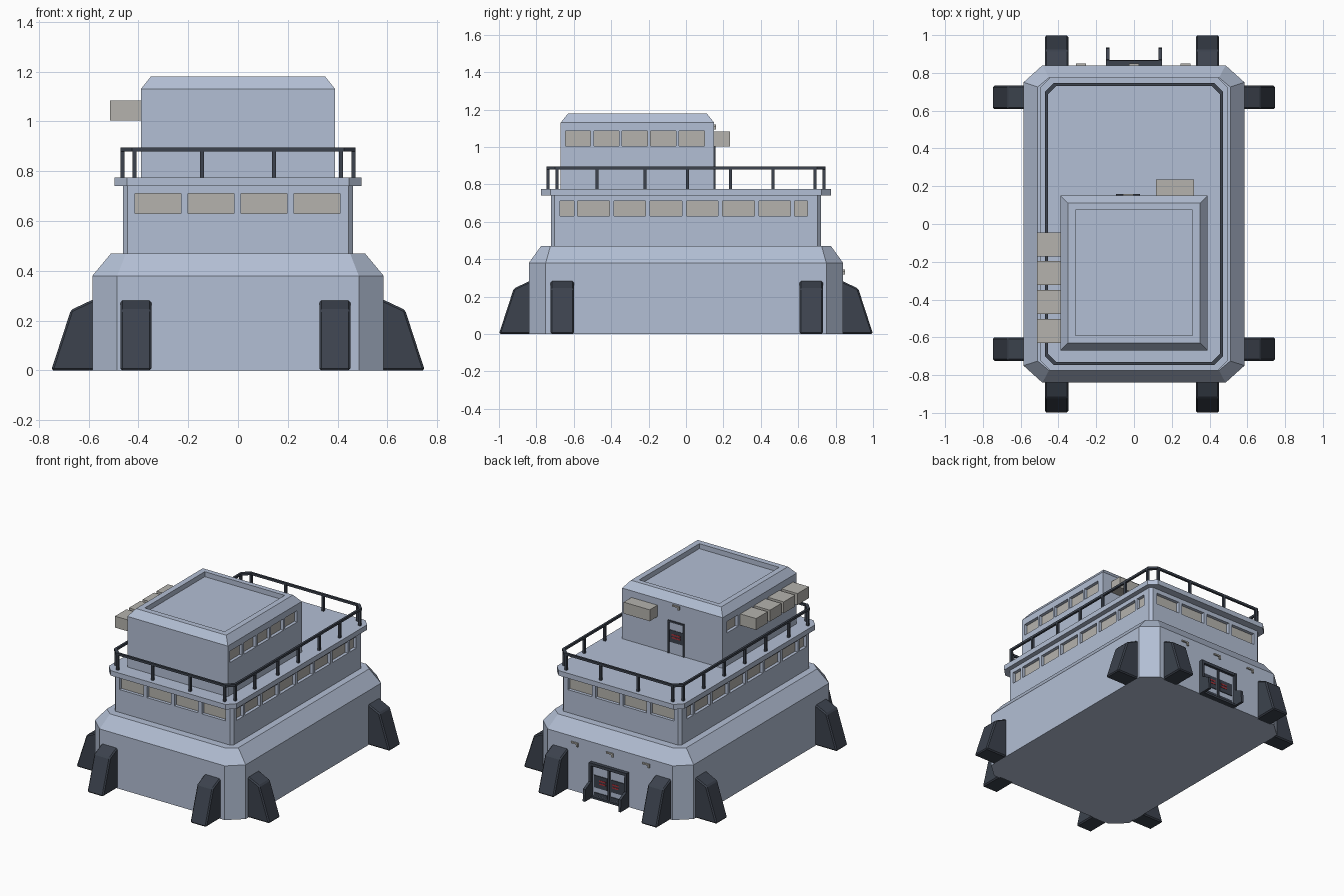
import bpy, bmesh
from mathutils import Vector

if "Cube" in bpy.data.objects:
    bpy.data.objects.remove(bpy.data.objects["Cube"])


def material(name, c):
    m = bpy.data.materials.new(name)
    m.diffuse_color = (*c, 1)
    m.use_nodes = True
    m.node_tree.nodes["Principled BSDF"].inputs["Base Color"].default_value = m.diffuse_color
    return m


WALL = material("wall_paint", (0.45, 0.52, 0.66))
DARK = material("dark_metal", (0.045, 0.055, 0.075))
GLASS = material("window_panel", (0.46, 0.45, 0.42))
RED = material("red_mark", (0.4, 0.03, 0.04))


def make(name, bm, mat):
    bmesh.ops.recalc_face_normals(bm, faces=bm.faces)
    me = bpy.data.meshes.new(name)
    bm.to_mesh(me)
    bm.free()
    me.materials.append(mat)
    ob = bpy.data.objects.new(name, me)
    bpy.context.collection.objects.link(ob)
    return ob


def loft(name, rings, mat, closed=False):
    """Skin a stack of rings; closed joins last to first, otherwise ends are capped."""
    bm = bmesh.new()
    vs = [[bm.verts.new(p) for p in r] for r in rings]
    n = len(rings[0])
    pairs = list(zip(vs, vs[1:])) + ([(vs[-1], vs[0])] if closed else [])
    for a, b in pairs:
        for i in range(n):
            j = (i + 1) % n
            bm.faces.new((a[i], a[j], b[j], b[i]))
    if not closed:
        bm.faces.new(vs[0][::-1])
        bm.faces.new(vs[-1])
    return make(name, bm, mat)


def boxes(name, spans, mat):
    """One object made of boxes given as (x0, x1, y0, y1, z0, z1)."""
    bm = bmesh.new()
    for x0, x1, y0, y1, z0, z1 in spans:
        for v in bmesh.ops.create_cube(bm, size=1)["verts"]:
            v.co = Vector(((x0 + x1) / 2 + v.co.x * (x1 - x0),
                           (y0 + y1) / 2 + v.co.y * (y1 - y0),
                           (z0 + z1) / 2 + v.co.z * (z1 - z0)))
    return make(name, bm, mat)


def octagon(hx, hy, cx, cy, z):
    return [(hx, -hy + cy, z), (hx, hy - cy, z), (hx - cx, hy, z), (-hx + cx, hy, z),
            (-hx, hy - cy, z), (-hx, -hy + cy, z), (-hx + cx, -hy, z), (hx - cx, -hy, z)]


def rect(hx, y0, y1, z):
    return [(hx, y0, z), (hx, y1, z), (-hx, y1, z), (-hx, y0, z)]


def fin(name, origin, out, profile, width):
    """Extrude an (outward, z) profile sideways around a point on a wall."""
    o, d = Vector(origin), Vector(out)
    side = Vector((-d.y, d.x, 0)) * width / 2
    ring = [o + d * u + Vector((0, 0, z)) for u, z in profile]
    return loft(name, [[p - side for p in ring], [p + side for p in ring]], DARK)


def windows(wall, name, axis, pos, spans, z0, z1, depth=0.025):
    """Cut recesses in a wall and put panels at their backs."""
    s = 1 if pos > 0 else -1

    def span(a, b, near, far):
        lo, hi = sorted((pos + s * near, pos + s * far))
        return (lo, hi, a, b, z0, z1) if axis == "x" else (a, b, lo, hi, z0, z1)
    cut = boxes(name + "_cutter", [span(a, b, -depth, 0.03) for a, b in spans], WALL)
    cut.hide_render = True
    cut.hide_viewport = True
    mod = wall.modifiers.new(name, "BOOLEAN")
    mod.operation = "DIFFERENCE"
    mod.solver = "EXACT"
    mod.object = cut
    boxes(name, [span(a, b, -depth - 0.01, -depth + 0.003) for a, b in spans], GLASS)


# Lower hull with sloped shoulder
loft("lower_hull", [octagon(0.585, 0.84, 0.10, 0.09, 0), octagon(0.585, 0.84, 0.10, 0.09, 0.38),
                    octagon(0.51, 0.775, 0.06, 0.05, 0.47)], WALL)

# Middle storey and its windows
mid = loft("middle_storey", [octagon(0.462, 0.722, 0.018, 0.018, 0.46),
                             octagon(0.462, 0.722, 0.018, 0.018, 0.75)], WALL)
end_spans = [(-0.414 + 0.213 * k, -0.229 + 0.213 * k) for k in range(4)]
side_spans = [(-0.675, -0.6)] + [(-0.58 + 0.194 * k, -0.41 + 0.194 * k) for k in range(6)] + [(0.58, 0.65)]
for s, e, f in ((-1, "front", "left"), (1, "back", "right")):
    windows(mid, e + "_windows", "y", s * 0.722, end_spans, 0.63, 0.71)
    windows(mid, f + "_windows", "x", s * 0.462, side_spans, 0.63, 0.71)

# Deck slab
loft("deck", [octagon(0.495, 0.775, 0.05, 0.05, z) for z in (0.74, 0.775)], WALL)

# Railing: top rail and posts
loft("top_rail", [octagon(h, h + 0.275, 0.045, 0.045, z) for h, z in
                  ((0.471, 0.879), (0.471, 0.895), (0.456, 0.895), (0.456, 0.879))], DARK, closed=True)
spots = [(s * 0.463, y) for s in (-1, 1) for y in (-0.69, -0.475, -0.22, 0.008, 0.237, 0.465, 0.69)]
spots += [(x, s * 0.738) for s in (-1, 1) for x in (-0.415, -0.145, 0.145, 0.413)]
boxes("rail_posts", [(x - 0.008, x + 0.008, y - 0.008, y + 0.008, 0.77, 0.885) for x, y in spots], DARK)

# Upper cabin with bevelled roof rim and sunken roof
cabin = loft("upper_cabin", [rect(0.39, -0.67, 0.15, 0.77), rect(0.39, -0.67, 0.15, 1.13),
                             rect(0.35, -0.63, 0.11, 1.18), rect(0.31, -0.59, 0.075, 1.18),
                             rect(0.31, -0.59, 0.075, 1.145)], WALL)
cab_spans = [(-0.645 + 0.152 * k, -0.51 + 0.152 * k) for k in range(5)]
windows(cabin, "cabin_right_windows", "x", 0.39, cab_spans, 1.005, 1.085)
windows(cabin, "cabin_left_window", "x", -0.39, [(-0.02, 0.105)], 1.005, 1.085)

# Projecting window boxes on the cabin
boxes("left_window_boxes", [(-0.513, -0.38, y, y + 0.127, 1.003, 1.083)
                            for y in (-0.63, -0.477, -0.324, -0.171)], GLASS)
boxes("back_window_box", [(0.116, 0.318, 0.14, 0.236, 1.003, 1.083)], GLASS)

# Buttresses around the base
shape = [(-0.02, 0), (0.162, 0), (0.083, 0.243), (0.0, 0.282), (-0.02, 0.282)]
places = [("side_buttress", (s * 0.588, y, 0), (s, 0, 0)) for s in (-1, 1) for y in (-0.662, 0.67)]
places += [("end_buttress", (x, s * 0.838, 0), (0, s, 0)) for s in (-1, 1) for x in (-0.41, 0.389)]
for name, o, d in places:
    b = fin(name, o, d, shape, 0.124).modifiers.new("bevel", "BEVEL")
    b.width = 0.008
    b.segments = 1

# Main double door at the back, with projecting side guards
guard = [(-0.01, 0), (0.095, 0), (0.09, 0.085), (0.03, 0.115), (0.028, 0.245), (-0.01, 0.245)]
for x in (-0.138, 0.138):
    fin("door_guard", (x, 0.84, 0), (0, 1, 0), guard, 0.018)
boxes("door_frame", [(-0.14, 0.14, 0.83, 0.866, 0.225, 0.245), (-0.14, 0.14, 0.83, 0.868, 0, 0.015),
                     (-0.007, 0.007, 0.83, 0.858, 0, 0.235)], DARK)
boxes("door_leaves", [(-0.13, 0.0, 0.83, 0.848, 0.01, 0.23), (0.0, 0.13, 0.83, 0.848, 0.01, 0.23)], WALL)
boxes("door_bands", [(s * 0.066 - 0.052, s * 0.066 + 0.052, 0.83, 0.853, z, z + h)
                     for s in (-1, 1) for z, h in ((0.02, 0.02), (0.075, 0.085))], DARK)
boxes("door_marks", [(s * 0.05 - 0.025, s * 0.05 + 0.025, 0.84, 0.855, z, z + 0.01)
                     for s in (-1, 1) for z in (0.105, 0.125)], RED)

# Cabin door at the back
boxes("cabin_door_frame", [(-0.095, -0.083, 0.14, 0.158, 0.775, 1.005), (0.02, 0.032, 0.14, 0.158, 0.775, 1.005),
                           (-0.095, 0.032, 0.14, 0.158, 0.993, 1.005), (-0.083, 0.02, 0.14, 0.156, 0.855, 0.94)], DARK)
boxes("cabin_door_panel", [(-0.084, 0.021, 0.14, 0.153, 0.775, 0.995)], WALL)
boxes("cabin_door_marks", [(-0.065, 0.002, 0.15, 0.1575, z, z + 0.01) for z in (0.885, 0.905)], RED)

# Small hooded lamps above the doors
lamps = [(x, 0.84, 0.335) for x in (-0.28, 0.0, 0.272)] + [(-0.03, 0.15, 1.11)]
boxes("lamps", [b for x, y, z in lamps for b in ((x - 0.027, x + 0.027, y - 0.01, y + 0.01, z, z + 0.01),
                                                 (x - 0.027, x - 0.015, y - 0.01, y + 0.01, z - 0.016, z))], GLASS)
